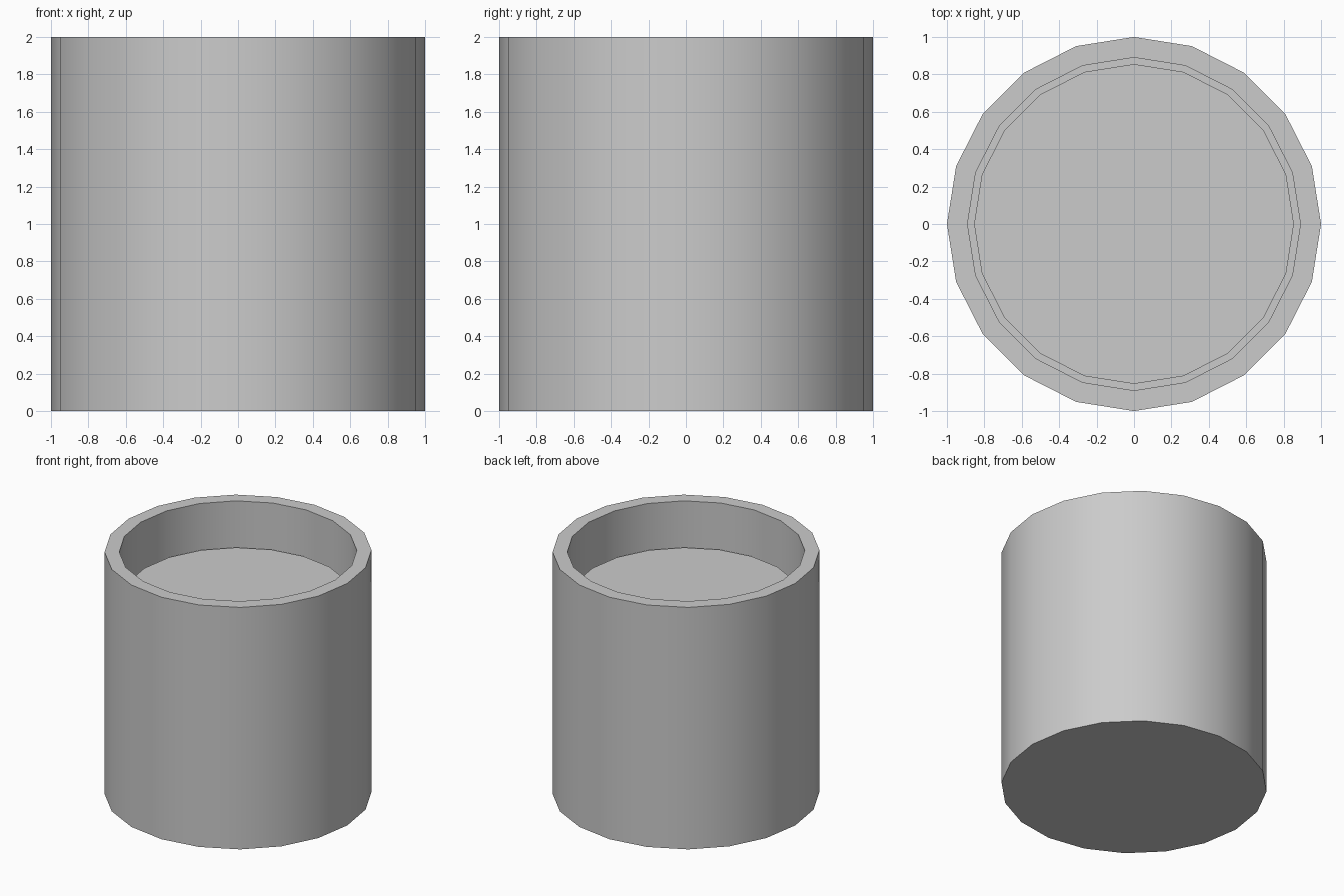
import bpy, bmesh
from math import cos, sin, tau, radians

if "Cube" in bpy.data.objects:
    bpy.data.objects.remove(bpy.data.objects["Cube"])

SIDES = 20


def lathe(name, profile):
    """Spin an (radius, z) profile into a closed 20-sided solid."""
    bm = bmesh.new()
    rings = [[bm.verts.new((r * cos(tau * i / SIDES), r * sin(tau * i / SIDES), z))
              for i in range(SIDES)] for r, z in profile]
    for low, high in zip(rings, rings[1:]):
        for i in range(SIDES):
            j = (i + 1) % SIDES
            bm.faces.new((low[i], low[j], high[j], high[i]))
    bm.faces.new(rings[0][::-1])
    bm.faces.new(rings[-1])
    bmesh.ops.recalc_face_normals(bm, faces=bm.faces)
    mesh = bpy.data.meshes.new(name)
    bm.to_mesh(mesh)
    bm.free()
    obj = bpy.data.objects.new(name, mesh)
    bpy.context.collection.objects.link(obj)
    bpy.ops.object.select_all(action='DESELECT')
    obj.select_set(True)
    bpy.context.view_layer.objects.active = obj
    bpy.ops.object.shade_smooth_by_angle(angle=radians(30))
    return obj


# Thick-walled open cup
lathe("cup_shell", [(1, 0), (1, 2), (0.89, 2), (0.89, 0.11)])

# Contents, slightly narrower than the cup and below the rim
lathe("cup_filling", [(0.855, 0.11), (0.855, 1.63)])
